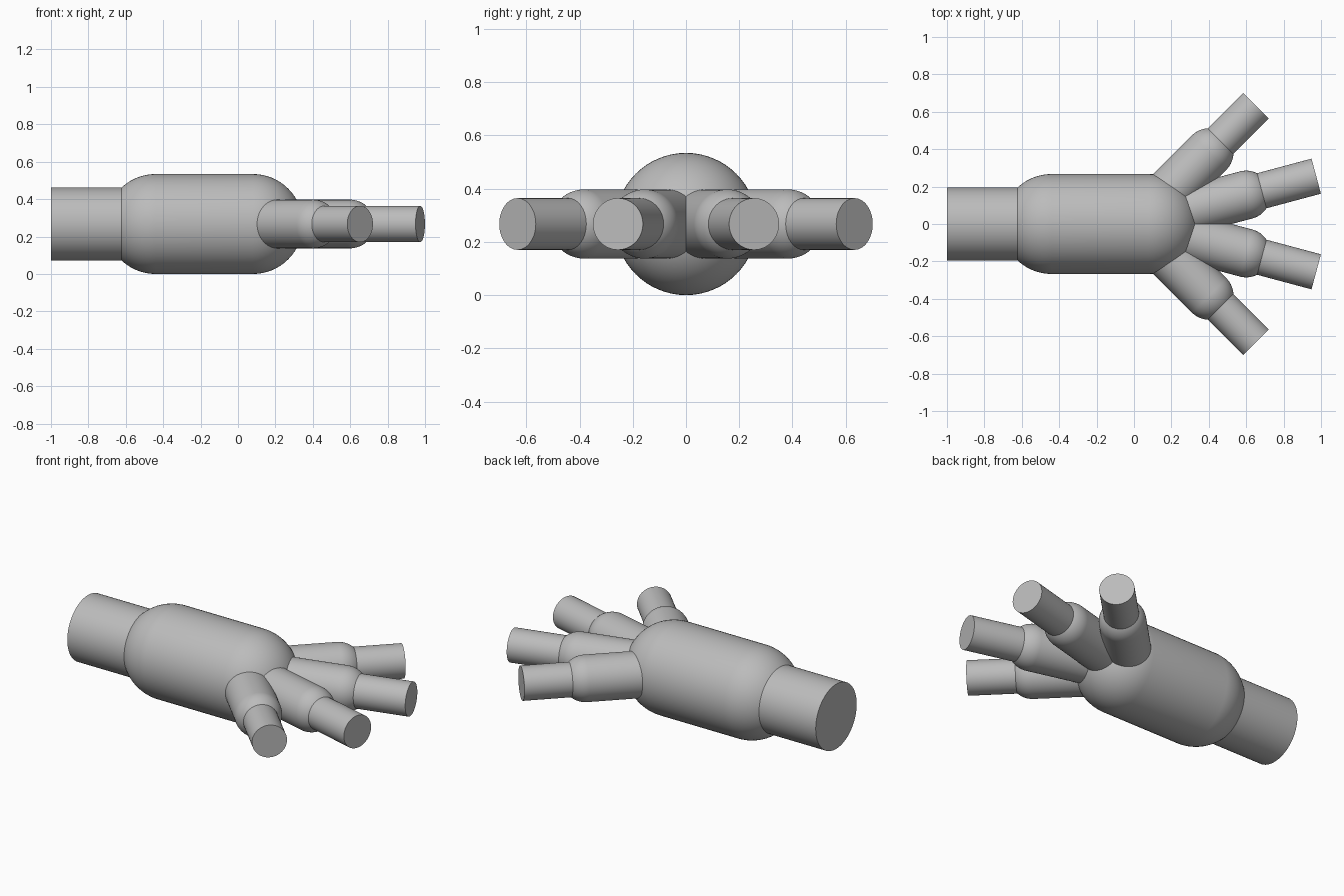
import bpy
import bmesh
from math import radians, sin, cos, pi, sqrt, atan2
from mathutils import Matrix, Vector

cube = bpy.data.objects.get("Cube")
if cube:
    bpy.data.objects.remove(cube, do_unlink=True)

AXIS_Z = 0.267
SEGMENTS = 64

steel = bpy.data.materials.new("plain grey")
steel.use_nodes = True
GREY = (0.5, 0.5, 0.5, 1)
steel.diffuse_color = GREY
steel.node_tree.nodes["Principled BSDF"].inputs["Base Color"].default_value = GREY


def arc(centre, radius, start, end, steps=16):
    """Arc points as (distance along axis, radius); angle 0 points along the axis."""
    angles = [start + (end - start) * i / steps for i in range(steps + 1)]
    return [(centre + radius * cos(a), max(radius * sin(a), 0)) for a in angles]


def lathe(name, profile, origin_x=0, angle=0):
    """Revolve a profile about x, then swing it sideways by an angle."""
    bm = bmesh.new()
    verts = [bm.verts.new((d, 0, r)) for d, r in profile]
    edges = [bm.edges.new(pair) for pair in zip(verts, verts[1:])]
    bmesh.ops.spin(bm, geom=verts + edges, cent=(0, 0, 0), axis=(1, 0, 0),
                   angle=2 * pi, steps=SEGMENTS, use_merge=True)
    bmesh.ops.remove_doubles(bm, verts=bm.verts, dist=1e-5)
    bmesh.ops.recalc_face_normals(bm, faces=bm.faces)
    bm.transform(Matrix.Translation(Vector((origin_x, 0, AXIS_Z)))
                 @ Matrix.Rotation(angle, 4, 'Z'))
    mesh = bpy.data.meshes.new(name)
    bm.to_mesh(mesh)
    bm.free()
    mesh.materials.append(steel)
    obj = bpy.data.objects.new(name, mesh)
    bpy.context.collection.objects.link(obj)
    bpy.ops.object.select_all(action='DESELECT')
    bpy.context.view_layer.objects.active = obj
    obj.select_set(True)
    bpy.ops.object.shade_smooth_by_angle(angle=radians(30))
    return obj


# Main chamber with inlet pipe: pipe, rounded shoulder, straight wall, dome
body_r, inlet_r = 0.267, 0.195
shoulder = atan2(inlet_r, -sqrt(body_r ** 2 - inlet_r ** 2))
lathe("chamber_and_inlet",
      [(-1, 0), (-1, inlet_r)]
      + arc(-0.44, body_r, shoulder, pi / 2)
      + arc(0.08, body_r, pi / 2, 0))

# Four outlet branches: thick sleeve, rounded shoulder, thin pipe
sleeve_r, pipe_r = 0.13, 0.097
neck = atan2(pipe_r, sqrt(sleeve_r ** 2 - pipe_r ** 2))
for label, degrees, sleeve_end, length in (("inner", 15, 0.6, 0.988),
                                           ("outer", 45, 0.54, 0.895)):
    profile = ([(0, 0), (0, sleeve_r)]
               + arc(sleeve_end, sleeve_r, pi / 2, neck)
               + [(length, pipe_r), (length, 0)])
    for side, sign in (("left", 1), ("right", -1)):
        lathe(f"{label}_outlet_{side}", profile, 0.02, radians(sign * degrees))
